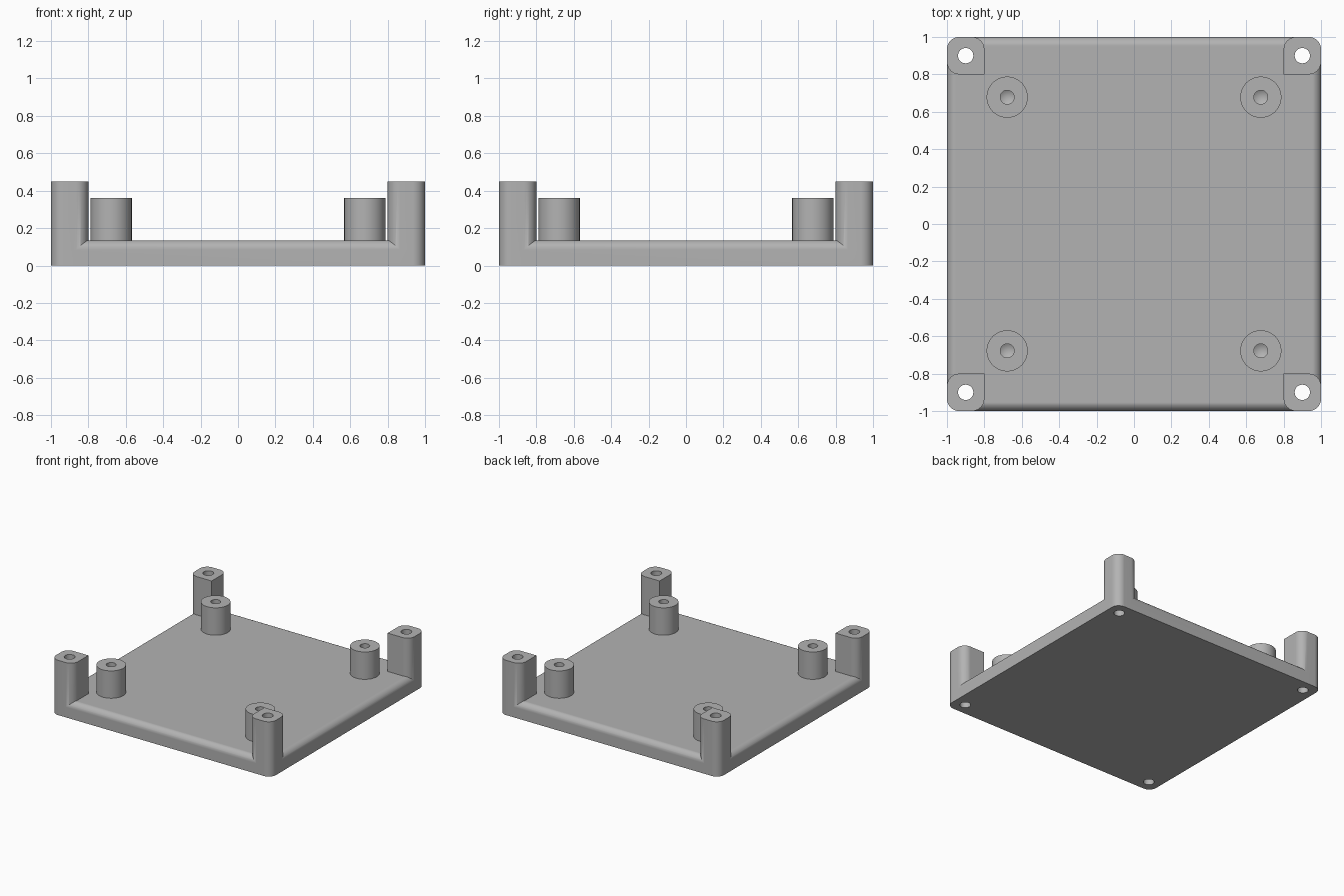
import bpy
import bmesh
import math
from mathutils import Matrix, Vector

PLATE_H, POST_H, STANDOFF_H = 0.135, 0.45, 0.36
CORNER_R, FILLET_R = 0.066, 0.05
CORNERS = [(sx, sy) for sx in (-1, 1) for sy in (-1, 1)]

default = bpy.data.objects.get("Cube")
if default:
    bpy.data.objects.remove(default, do_unlink=True)

grey = bpy.data.materials.new("plain grey")
grey.use_nodes = True
grey.diffuse_color = (0.45, 0.45, 0.45, 1)
grey.node_tree.nodes["Principled BSDF"].inputs["Base Color"].default_value = grey.diffuse_color


def finish(bm, name):
    bmesh.ops.recalc_face_normals(bm, faces=bm.faces)
    mesh = bpy.data.meshes.new(name)
    bm.to_mesh(mesh)
    bm.free()
    mesh.materials.append(grey)
    obj = bpy.data.objects.new(name, mesh)
    bpy.context.collection.objects.link(obj)
    return obj


def bevel(bm, edges, radius, segments):
    bmesh.ops.bevel(bm, geom=edges, offset=radius, segments=segments,
                    profile=0.5, affect='EDGES')


def rounded_block(name, x, y, size, height, sharp=None, fillet=0):
    """Square block on the ground with rounded uprights, except one sharp corner."""
    bm = bmesh.new()
    bmesh.ops.create_cube(bm, size=1, matrix=Matrix.Translation((x, y, height / 2))
                          @ Matrix.Diagonal((size, size, height, 1)))
    uprights = [e for e in bm.edges if abs(e.verts[0].co.z - e.verts[1].co.z) > height / 2]
    if sharp:
        uprights = [e for e in uprights if (e.verts[0].co.xy - Vector(sharp)).length > 0.01]
    bevel(bm, uprights, CORNER_R, 8)
    if fillet:
        rim = [e for e in bm.edges if all(v.co.z > height - 0.001 for v in e.verts)]
        bevel(bm, rim, fillet, 8)
    for v in bm.verts:
        v.co = [round(c, 5) for c in v.co]
    return finish(bm, name)


def combine(target, tool, operation):
    mod = target.modifiers.new("combine", 'BOOLEAN')
    mod.operation, mod.solver, mod.object = operation, 'EXACT', tool
    bpy.context.view_layer.objects.active = target
    bpy.ops.object.modifier_apply(modifier=mod.name)
    bpy.data.objects.remove(tool, do_unlink=True)


def smooth(obj):
    bpy.ops.object.select_all(action='DESELECT')
    obj.select_set(True)
    bpy.context.view_layer.objects.active = obj
    bpy.ops.object.shade_smooth_by_angle(angle=math.radians(30))
    mod = obj.modifiers.new("flat face normals", 'WEIGHTED_NORMAL')
    mod.keep_sharp = True


# Base plate with a filleted top rim and four fused corner posts
base = rounded_block("base_plate_with_posts", 0, 0, 2, PLATE_H, fillet=FILLET_R)
for sx, sy in CORNERS:
    post = rounded_block("corner_post", sx * 0.9, sy * 0.9, 0.2, POST_H,
                         sharp=(sx * 0.8, sy * 0.8))
    combine(base, post, 'UNION')

# Screw holes running through posts and plate
for sx, sy in CORNERS:
    bm = bmesh.new()
    bmesh.ops.create_cone(bm, cap_ends=True, segments=32, radius1=0.041, radius2=0.041,
                          depth=2, matrix=Matrix.Translation((sx * 0.9, sy * 0.9, 0)))
    drill = finish(bm, "drill")
    drill.hide_render = True
    combine(base, drill, 'DIFFERENCE')
smooth(base)

# Round standoffs with a drilled blind hole, turned from one profile
profile = [(0, 0.155), (0.037, 0.177), (0.037, STANDOFF_H), (0.11, STANDOFF_H),
           (0.11, PLATE_H - 0.01), (0, PLATE_H - 0.01)]
for sx, sy in CORNERS:
    bm = bmesh.new()
    verts = [bm.verts.new((r, 0, z)) for r, z in profile]
    edges = [bm.edges.new(pair) for pair in zip(verts, verts[1:])]
    bmesh.ops.spin(bm, geom=verts + edges, cent=(0, 0, 0), axis=(0, 0, 1),
                   angle=math.tau, steps=48, use_merge=True)
    bmesh.ops.remove_doubles(bm, verts=bm.verts, dist=0.0005)
    bmesh.ops.translate(bm, verts=bm.verts, vec=(sx * 0.678, sy * 0.678, 0))
    side = ("front" if sy < 0 else "back") + ("_left" if sx > 0 else "_right")
    smooth(finish(bm, side + "_standoff"))
